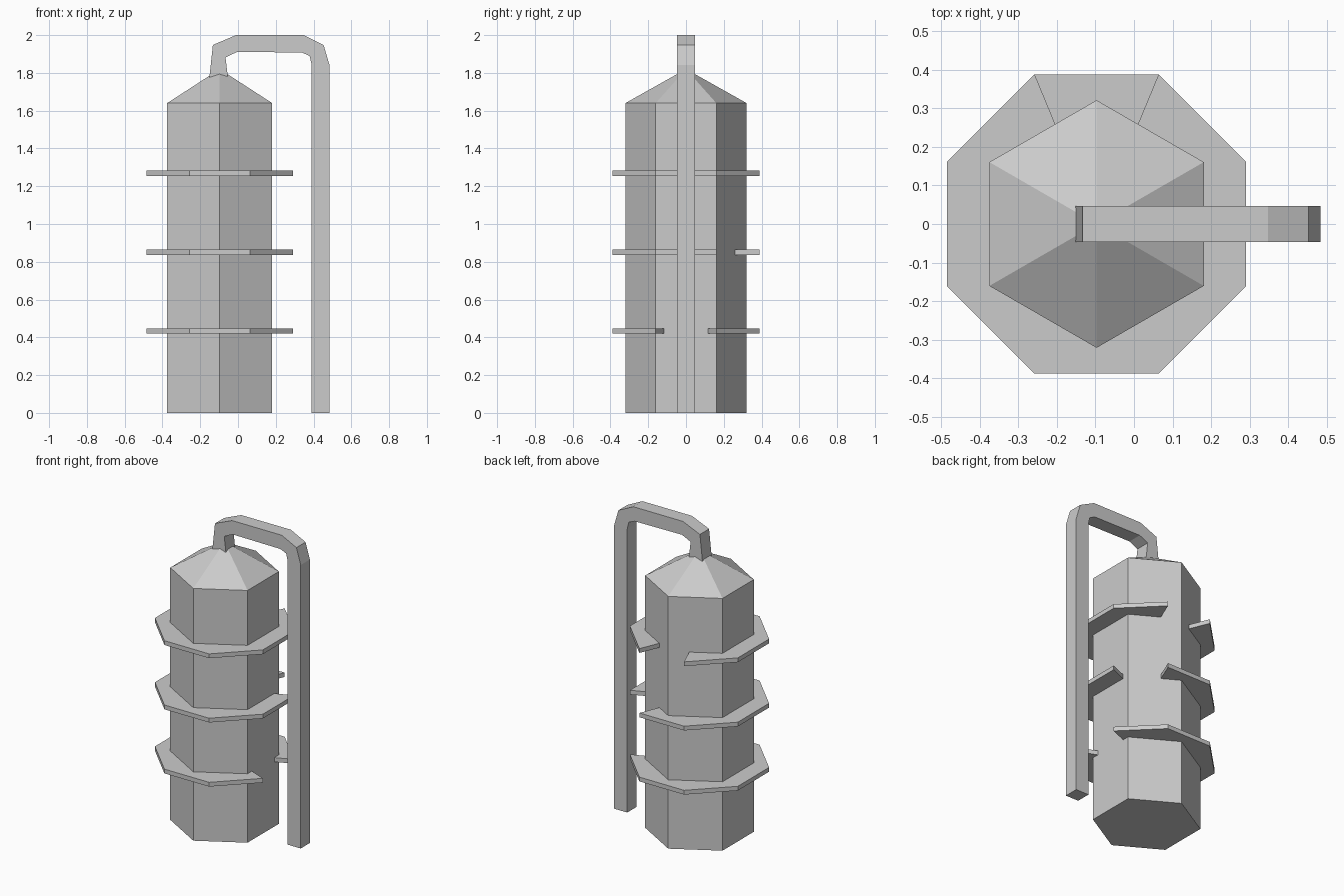
import bpy
import bmesh
from math import cos, sin, radians
from mathutils import Vector

cube = bpy.data.objects.get("Cube")
if cube:
    bpy.data.objects.remove(cube, do_unlink=True)

grey = bpy.data.materials.new("plain grey")
grey.use_nodes = True
colour = (0.6, 0.6, 0.6, 1)
grey.diffuse_color = colour
grey.node_tree.nodes["Principled BSDF"].inputs["Base Color"].default_value = colour

AXIS_X = -0.097  # tower centre line


def add_object(name, bm):
    bmesh.ops.recalc_face_normals(bm, faces=bm.faces)
    mesh = bpy.data.meshes.new(name)
    bm.to_mesh(mesh)
    bm.free()
    mesh.materials.append(grey)
    obj = bpy.data.objects.new(name, mesh)
    bpy.context.collection.objects.link(obj)
    return obj


def polar(radius, degrees, z):
    a = radians(degrees)
    return Vector((AXIS_X + radius * cos(a), radius * sin(a), z))


def swept_strip(name, sections):
    """Join successive four-cornered sections into a closed bar."""
    bm = bmesh.new()
    loops = [[bm.verts.new(p) for p in s] for s in sections]
    for a, b in zip(loops, loops[1:]):
        for i in range(4):
            j = (i + 1) % 4
            bm.faces.new((a[i], a[j], b[j], b[i]))
    bm.faces.new(loops[0])
    bm.faces.new(loops[-1])
    return add_object(name, bm)


# Hexagonal tower with pointed roof
bm = bmesh.new()
angles = [30 + 60 * i for i in range(6)]
base = [bm.verts.new(polar(0.321, a, 0)) for a in angles]
eave = [bm.verts.new(polar(0.321, a, 1.64)) for a in angles]
apex = bm.verts.new((AXIS_X, 0, 1.82))
bm.faces.new(base)
for i in range(6):
    j = (i + 1) % 6
    bm.faces.new((base[i], base[j], eave[j], eave[i]))
    bm.faces.new((eave[i], eave[j], apex))
add_object("tower", bm)

# Octagonal walkways, each missing one sector, the gap turning with height
for name, z, gap_end in (("lower", 0.434, 22.5),
                         ("middle", 0.851, 67.5),
                         ("upper", 1.269, 112.5)):
    sections = []
    for i in range(8):
        a = gap_end + 45 * i
        sections.append([polar(0.27, a, z - 0.014), polar(0.42, a, z - 0.014),
                         polar(0.42, a, z + 0.014), polar(0.27, a, z + 0.014)])
    swept_strip(name + "_walkway", sections)

# Square pipe from the roof over to the ground: outer and inner bend points
outer = [(-0.152, 1.77), (-0.133, 1.948), (-0.01, 2.0), (0.347, 2.0),
         (0.453, 1.948), (0.484, 1.843), (0.484, 0)]
inner = [(-0.053, 1.77), (-0.066, 1.882), (-0.005, 1.911), (0.338, 1.908),
         (0.379, 1.89), (0.39, 1.843), (0.39, 0)]
W = 0.047
swept_strip("overhead_pipe", [
    [(ox, -W, oz), (ox, W, oz), (ix, W, iz), (ix, -W, iz)]
    for (ox, oz), (ix, iz) in zip(outer, inner)])
